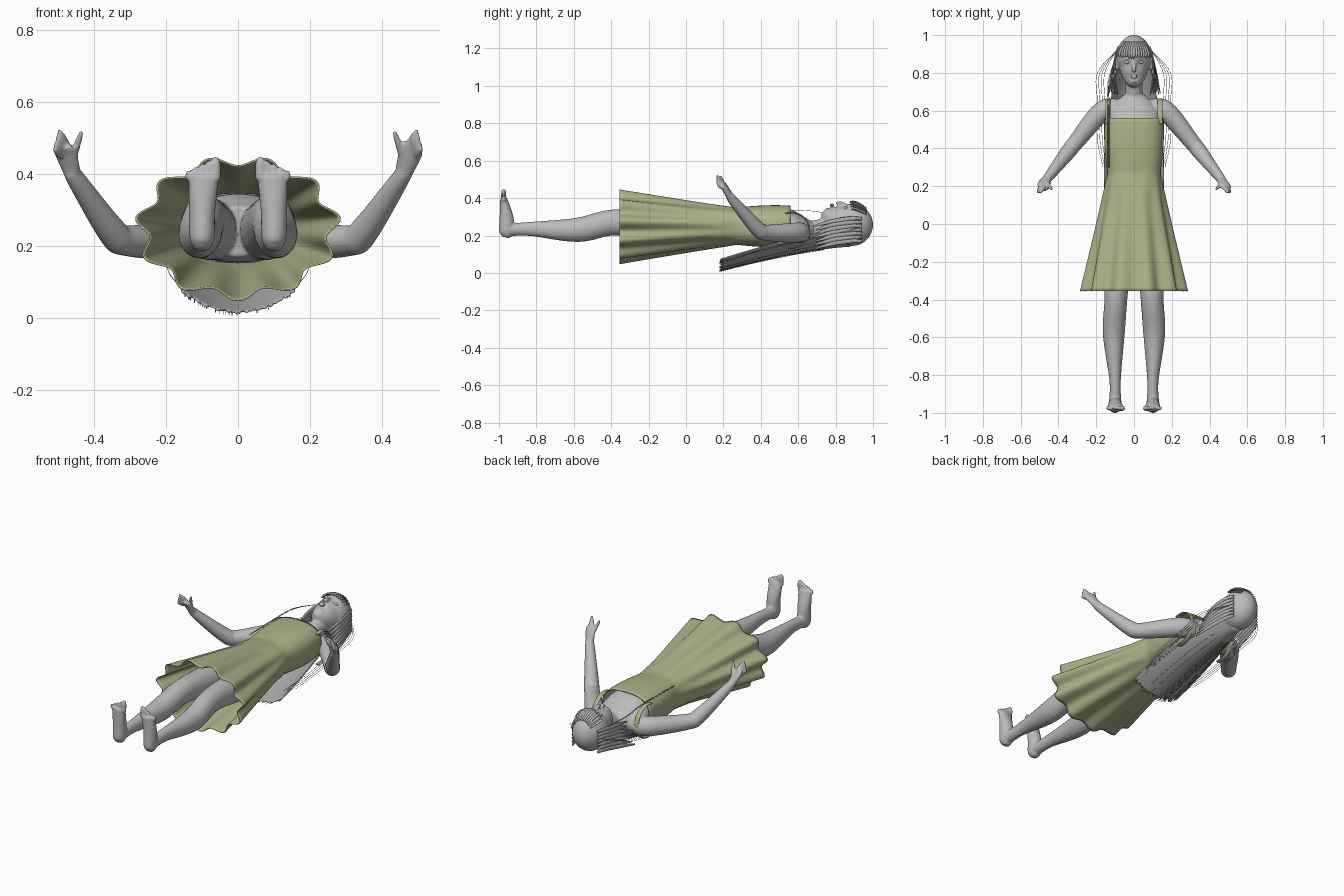
import bpy, bmesh, math, random
from mathutils import Vector, Matrix

random.seed(4)
if "Cube" in bpy.data.objects:
    bpy.data.objects.remove(bpy.data.objects["Cube"])


def material(name, *color):
    mat = bpy.data.materials.new(name)
    mat.use_nodes = True
    mat.diffuse_color = (*color, 1)
    mat.node_tree.nodes["Principled BSDF"].inputs["Base Color"].default_value = (*color, 1)
    return mat


SKIN = material("grey skin", .5, .5, .5)
HAIR = material("hair grey", .42, .42, .42)
OLIVE = material("olive cloth", .42, .45, .25)


def spline(rows, steps):
    """Smooth curve through rows of numbers."""
    result = []
    last = len(rows) - 1
    for i in range(last):
        start, end = Vector(rows[i]), Vector(rows[i + 1])
        before, after = Vector(rows[max(i - 1, 0)]), Vector(rows[min(i + 2, last)])
        leave, arrive = (end - before) / 2, (after - start) / 2
        for step in range(steps):
            t = step / steps
            blend = t * t * (3 - 2 * t)
            result.append(start.lerp(end, blend) + leave * t * (1 - t) ** 2
                          - arrive * t * t * (1 - t))
    result.append(Vector(rows[last]))
    return result


def bridge(bm, lines, closed):
    """Fill the strips between neighbouring lines of vertices."""
    count = len(lines[0])
    for low, high in zip(lines, lines[1:]):
        for j in range(count if closed else count - 1):
            k = (j + 1) % count
            bm.faces.new((low[j], low[k], high[k], high[j]))


def loft(bm, rows, ref=(1, 0, 0), sides=20, steps=6):
    """Capped tube; a row is a position, a radius along ref and an optional cross radius."""
    rows = spline([(*row, row[-1]) if len(row) == 4 else row for row in rows], steps)
    points = [Vector(row[:3]) for row in rows]
    rings = []
    for i, row in enumerate(rows):
        tangent = (points[min(i + 1, len(points) - 1)] - points[max(i - 1, 0)]).normalized()
        across = Vector(ref)
        across = (across - tangent * across.dot(tangent)).normalized()
        other = tangent.cross(across)
        angles = [math.tau * j / sides for j in range(sides)]
        rings.append([bm.verts.new(points[i] + across * row[3] * math.cos(angle)
                                   + other * row[4] * math.sin(angle)) for angle in angles])
    bridge(bm, rings, True)
    bm.faces.new(rings[0])
    bm.faces.new(rings[-1])


def ball(bm, centre, size):
    bmesh.ops.create_uvsphere(bm, u_segments=40, v_segments=24, radius=1,
                              matrix=Matrix.Translation(centre) @ Matrix.Diagonal((*size, 1)))


def finish(bm, name, mat):
    bmesh.ops.recalc_face_normals(bm, faces=bm.faces)
    for face in bm.faces:
        face.smooth = True
    mesh = bpy.data.meshes.new(name)
    bm.to_mesh(mesh)
    bm.free()
    mesh.materials.append(mat)
    part = bpy.data.objects.new(name, mesh)
    bpy.context.collection.objects.link(part)
    return part


# Head: skull, tapering face and sunken eye sockets
body = bmesh.new()
ball(body, (0, .885, .257), (.092, .115, .113))
loft(body, [(0, .74, .335, .02), (0, .77, .305, .055, .06),
            (0, .83, .275, .078, .092), (0, .9, .26, .09, .11)], sides=48)
for vert in body.verts:
    if vert.co.z > .3:
        distance = Vector(((abs(vert.co.x) - .034) / .018, (vert.co.y - .857) / .014))
        vert.co.z -= .01 * math.exp(-distance.length_squared)

# Nose and lips
loft(body, [(0, .865, .36, .008), (0, .82, .373, .012), (0, .807, .367, .008)])
for lip_y in (.775, .786):
    ball(body, (0, lip_y, .363), (.018, .006, .009))

# Neck and torso
loft(body, [(0, .62, .22, .06, .05), (0, .7, .23, .046, .053), (0, .8, .25, .046, .06)])
loft(body, [(0, 0, .24, .11, .07), (0, .12, .25, .145, .095), (0, .28, .25, .125, .09),
            (0, .5, .25, .14, .1), (0, .6, .23, .135, .08), (0, .68, .22, .06, .05)], sides=40)

for side in (-1, 1):
    def limb(rows, **options):
        loft(body, [(side * x, *rest) for x, *rest in rows], **options)

    # Ear
    ball(body, (side * .092, .84, .25), (.012, .028, .018))

    # Arm bent at the elbow, with the palm
    limb([(.08, .61, .215, .05), (.17, .595, .215, .055), (.31, .43, .215, .043),
          (.35, .38, .24, .041), (.44, .265, .37, .028), (.465, .235, .41, .023)], ref=(0, 0, 1))
    limb([(.46, .24, .4, .024, .02), (.48, .205, .46, .034, .015),
          (.49, .19, .48, .028, .011)], ref=(1, 0, -.6))

    # Fingers fan out from the palm, the thumb points inward
    digits = [(Vector((.475 + .007 * i, .2, .475 - .008 * i)),
               Vector((.5 + .004 * i, .165, .522 - .017 * i))) for i in range(4)]
    digits.append((Vector((.46, .22, .44)), Vector((.434, .183, .52))))
    for base, tip in digits:
        middle = base.lerp(tip, .5) + Vector((0, -.004, .004))
        limb([(*base, .011), (*middle, .01), (*tip, .006)], sides=12)

    # Leg
    limb([(.07, .1, .245, .07, .085), (.085, -.1, .25, .076, .085), (.095, -.38, .27, .061, .07),
          (.107, -.58, .23, .058, .065), (.1, -.83, .235, .03, .038), (.1, -.95, .23, .034)])

    # Upturned foot with a row of toes
    limb([(.1, -.965, .19, .018), (.1, -.96, .22, .034, .04), (.1, -.96, .3, .037),
          (.095, -.976, .4, .043, .018)])
    for i in range(5):
        toe_x, top = .062 + .019 * i, .447 - .009 * i
        radius = .0095 if i else .0135
        limb([(toe_x, -.977, .385, radius), (toe_x, -.975, top - .015, radius),
              (toe_x, -.98, top, radius / 2)], sides=12)

skin = finish(body, "body", SKIN)
blend = skin.modifiers.new("blend", 'REMESH')
blend.mode = 'VOXEL'
blend.voxel_size = .0055
blend.use_smooth_shade = True
soften = skin.modifiers.new("soften", 'SMOOTH')
soften.iterations = 3

# Eyes
bm = bmesh.new()
for side in (-1, 1):
    ball(bm, (side * .034, .856, .344), (.018, .009, .0125))
finish(bm, "eyes", SKIN)


# Dress: fitted bodice running into a fluted skirt
def signed_power(value, power):
    return math.copysign(abs(value) ** power, value)


bm = bmesh.new()
rings = []
ring_count, ring_sides = 46, 132
for i in range(ring_count + 1):
    y = .56 - .915 * i / ring_count
    skirt = max(0, (.27 - y) / .63)
    bodice = max(0, (y - .27) / .29)
    bulge = math.sin(2.2 * bodice)
    width = .14 + .13 * skirt + .018 * bulge
    depth = .1 + .09 * skirt + .012 * bulge
    power = min(1, .75 + skirt)
    back_drop = .05 * bodice ** 2
    ring = []
    for j in range(ring_sides):
        angle = math.tau * j / ring_sides
        across, forward = math.cos(angle), math.sin(angle)
        flute = 1 + .075 * skirt ** .8 * math.sin(11 * angle)
        ring.append(bm.verts.new((width * flute * signed_power(across, power),
                                  y - back_drop * max(0, -forward),
                                  .25 + depth * flute * signed_power(forward, power))))
    rings.append(ring)
bridge(bm, rings, True)
dress = finish(bm, "dress", OLIVE)
dress.modifiers.new("cloth", 'SOLIDIFY').thickness = .005

# Shoulder straps arching from the chest to the back
bm = bmesh.new()
for side in (-1, 1):
    arch = [-.3 + math.pi * i / 7 for i in range(9)]
    loft(bm, [(side * .138, .56 + .1 * math.sin(angle), .228 + .095 * math.cos(angle), .014, .004)
              for angle in arch])
finish(bm, "shoulder_straps", OLIVE)


# Long back hair: a curved sheet with a ragged end
def back_hair(across, along):
    middle = .14 - .13 * along ** 1.4
    return Vector(((.08 + .08 * math.sin(1.8 * along)) * across, .88 - .7 * along,
                   middle + (.1 - .04 * along) * across ** 2))


bm = bmesh.new()
length_steps, width_steps = 24, 60
grid = []
for i in range(length_steps + 1):
    line = []
    for j in range(width_steps + 1):
        along = i / length_steps
        if i == length_steps:
            along -= random.uniform(0, .04)
        line.append(bm.verts.new(back_hair(2 * j / width_steps - 1, along)))
    grid.append(line)
bridge(bm, grid, False)
sheet = finish(bm, "back_hair", HAIR)
sheet.modifiers.new("thickness", 'SOLIDIFY').thickness = .005

# Fringe
bm = bmesh.new()
for i in range(-6, 7):
    x = .0125 * i
    rise = .112 * math.sqrt(1 - (x / .096) ** 2)
    z = .258 + rise
    tip_y = .872 + random.uniform(0, .012) + abs(x) / 10
    loft(bm, [(x * .65, .965, z - .22 * rise, .005, .003), (x * .9, .925, z + .002, .009, .004),
              (x, .895, z + .012, .009, .004), (x, tip_y, z + .01, .002)], sides=8)

# Side locks beside the face
for side in (-1, 1):
    for i in range(7):
        z = .29 - .02 * i
        tip_y = .675 + random.uniform(0, .02)
        loft(bm, [(side * .082, .94, z, .005, .008), (side * .099, .88, z, .005, .012),
                  (side * (.102 + .003 * i), .78, z - .015, .006, .012),
                  (side * (.085 + .009 * i), tip_y, z - .04, .002, .004)], sides=8)
finish(bm, "fringe_and_side_locks", HAIR)

# Loose fine strands
bm = bmesh.new()


def strand(points):
    loft(bm, [(*point, .0011) for point in points], ref=(1, 0, .3), sides=4)


for side in (-1, 1):
    for i in range(4):
        reach = .155 + .013 * i
        strand([(side * .09, .92, .24), (side * reach, .8, .21), (side * reach, .65, .175),
                (side * reach, .45, .13), (side * (reach - .03), .24 + .02 * i, .09)])
for i in range(24):
    across = random.uniform(-.95, .95)
    strand([back_hair(across, k / 5) - Vector((0, 0, .003)) for k in range(1, 6)])
for i in range(3):
    reach = -.13 - .004 * i
    strand([(-.085, .92, .29), (reach, .75, .32), (reach, .6, .335), (reach, .3, .33)])
finish(bm, "loose_strands", HAIR)
